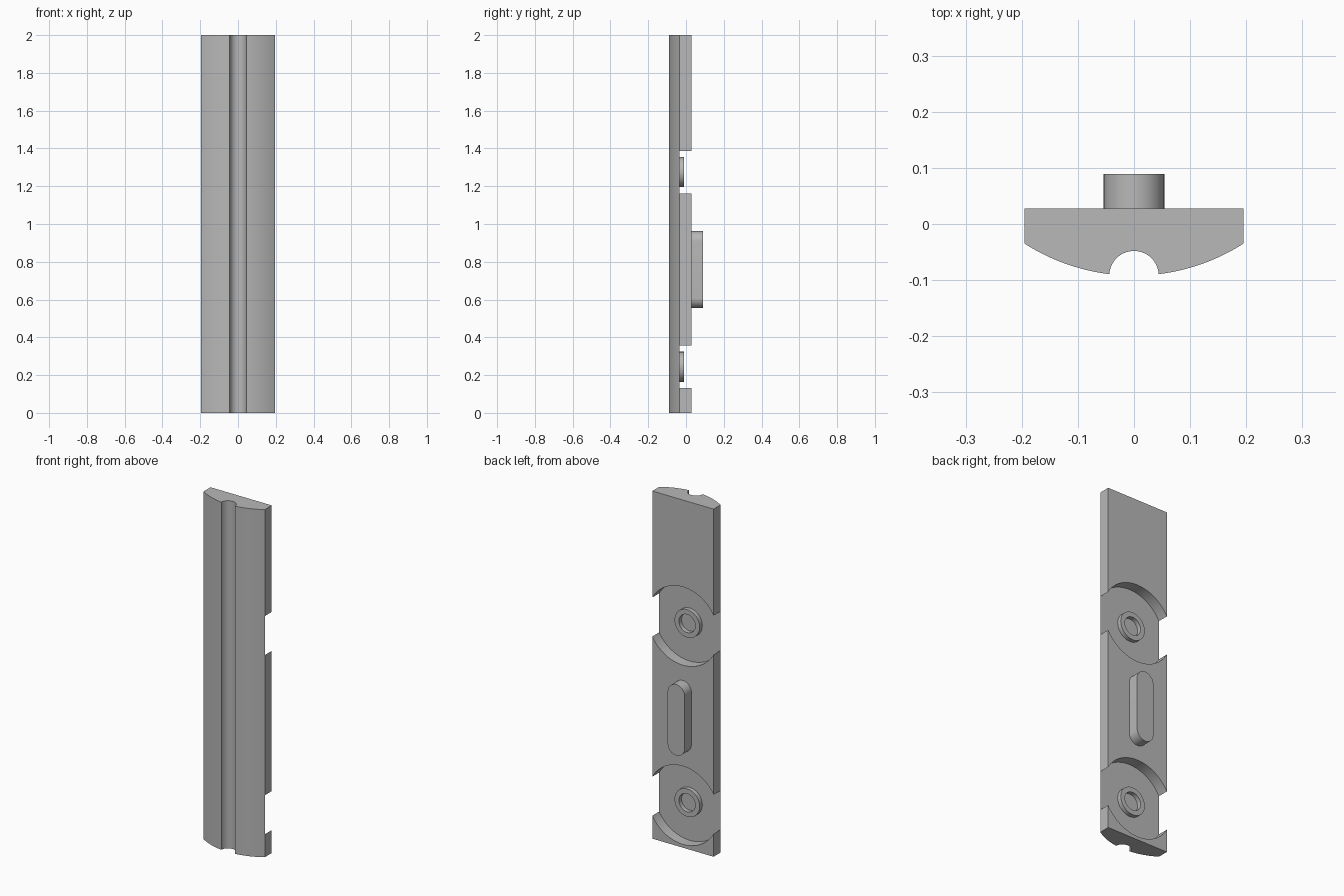
import bpy, bmesh
from math import sin, cos, pi, radians, asin, sqrt
from mathutils import Matrix, Vector

cube = bpy.data.objects.get("Cube")
if cube:
    bpy.data.objects.remove(cube, do_unlink=True)

HALF_W, BACK, FLOOR, CORNER, APEX = 0.195, 0.028, -0.034, -0.035, -0.092
POCKETS = (0.244, 1.275)

grey = bpy.data.materials.new("plain_grey")
grey.use_nodes = True
grey.diffuse_color = (0.48, 0.48, 0.48, 1)
grey.node_tree.nodes["Principled BSDF"].inputs["Base Color"].default_value = grey.diffuse_color


def arc(cx, cy, r, a0, a1, n):
    return [(cx + r * cos(a0 + (a1 - a0) * i / n), cy + r * sin(a0 + (a1 - a0) * i / n))
            for i in range(n + 1)]


def finish(bm, name):
    bmesh.ops.remove_doubles(bm, verts=bm.verts, dist=1e-5)
    bmesh.ops.recalc_face_normals(bm, faces=bm.faces)
    mesh = bpy.data.meshes.new(name)
    bm.to_mesh(mesh)
    bm.free()
    mesh.materials.append(grey)
    ob = bpy.data.objects.new(name, mesh)
    bpy.context.collection.objects.link(ob)
    return ob


def activate(ob):
    bpy.ops.object.select_all(action="DESELECT")
    ob.select_set(True)
    bpy.context.view_layer.objects.active = ob


def smooth(ob):
    activate(ob)
    bpy.ops.object.shade_smooth_by_angle(angle=radians(30))


def prism(name, points, direction):
    """Extrude a closed outline of 3D points along a direction."""
    bm = bmesh.new()
    face = bm.faces.new([bm.verts.new(p) for p in points])
    ext = bmesh.ops.extrude_face_region(bm, geom=[face], use_keep_orig=True)
    moved = [v for v in ext["geom"] if isinstance(v, bmesh.types.BMVert)]
    bmesh.ops.translate(bm, verts=moved, vec=direction)
    return finish(bm, name)


# Strip section: flat back, bowed front with a round groove
sag = CORNER - APEX
R = (HALF_W ** 2 + sag ** 2) / (2 * sag)
g = 0.044
groove_a = asin(g / R)
edge_a = asin(HALF_W / R)
groove_tilt = asin((R - sqrt(R * R - g * g)) / g)
right_half = arc(0, APEX + R, R, -pi / 2 + groove_a, -pi / 2 + edge_a, 20)
left_half = [(-x, y) for x, y in reversed(right_half)]
groove = arc(0, APEX, g, pi - groove_tilt, groove_tilt, 28)[1:-1]
section = left_half + groove + right_half + [(HALF_W, BACK), (-HALF_W, BACK)]
strip = prism("grooved_strip", [(x, y, 0) for x, y in section], (0, 0, 2))

# Round pockets cut into the back
for z in POCKETS:
    outline = [(x, FLOOR, h) for x, h in arc(0, z, 0.225, 0, 2 * pi, 96)[:-1]]
    cutter = prism("pocket_cutter", outline, (0, 0.2, 0))
    cutter.hide_render = True
    activate(strip)
    mod = strip.modifiers.new("pocket", "BOOLEAN")
    mod.operation, mod.solver, mod.object = "DIFFERENCE", "EXACT", cutter
    bpy.ops.object.modifier_apply(modifier=mod.name)
    bpy.data.objects.remove(cutter, do_unlink=True)
smooth(strip)

# Raised ring in each pocket
for name, z in zip(("lower_ring", "upper_ring"), POCKETS):
    bm = bmesh.new()
    base, top = FLOOR - 0.002, -0.01
    corners = [(0.052, base), (0.08, base), (0.08, top), (0.052, top)]
    verts = [bm.verts.new((r, y, z)) for r, y in corners]
    edges = [bm.edges.new((verts[i], verts[(i + 1) % 4])) for i in range(4)]
    bmesh.ops.spin(bm, geom=verts + edges, cent=(0, 0, z), axis=(0, 1, 0),
                   angle=2 * pi, steps=48)
    smooth(finish(bm, name))

# Round-ended key on the back
r, low, high = 0.054, 0.554, 0.962
key = arc(0, high - r, r, 0, pi, 24) + arc(0, low + r, r, pi, 2 * pi, 24)
smooth(prism("locating_key", [(x, BACK - 0.003, z) for x, z in key],
             (0, 0.0893 - BACK + 0.003, 0)))
